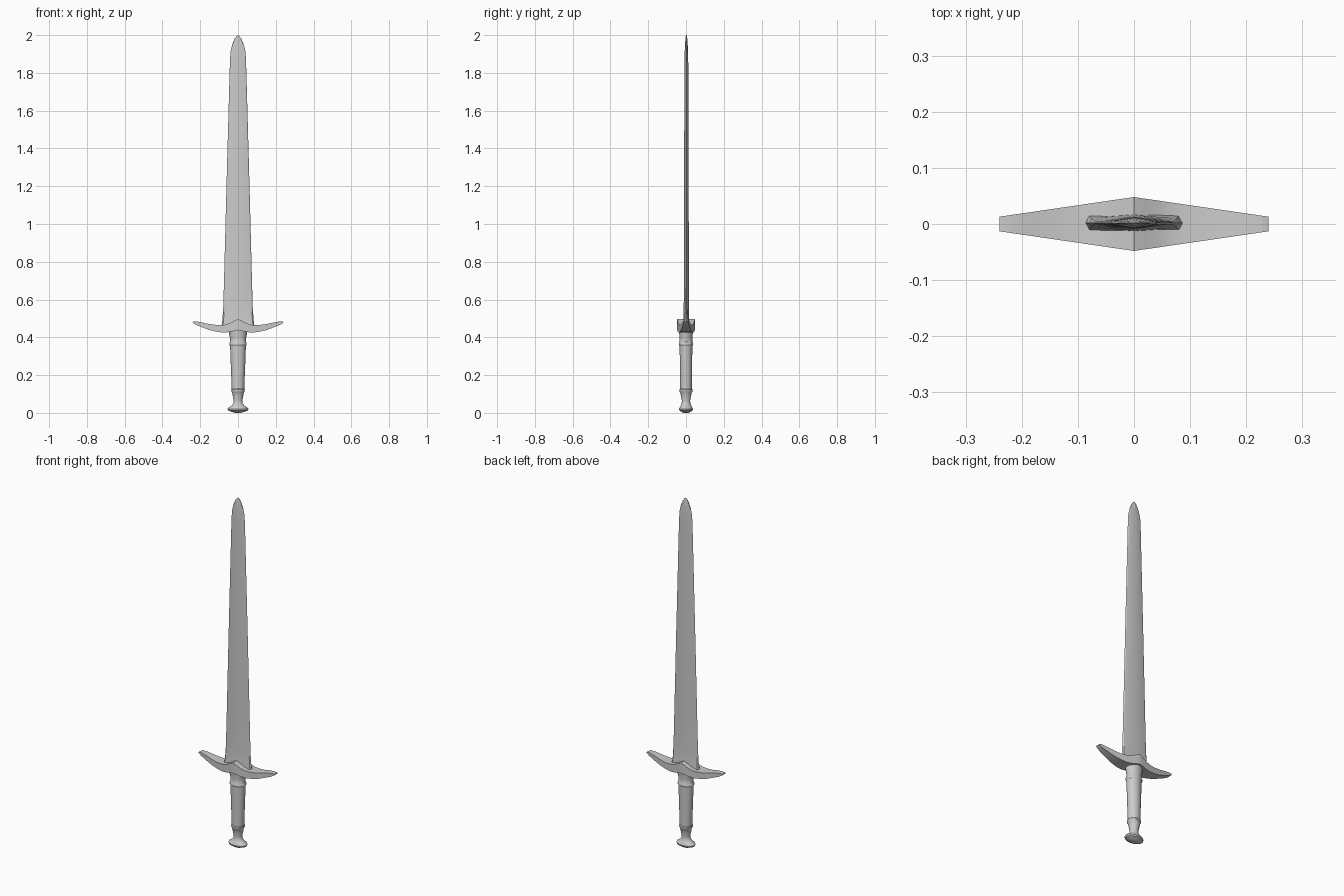
import bpy, bmesh, math


def skin(name, rings, smooth=None):
    """Join equal-length closed rings of points into a capped solid."""
    bm = bmesh.new()
    loops = [[bm.verts.new(p) for p in ring] for ring in rings]
    n = len(loops[0])
    for a, b in zip(loops, loops[1:]):
        for i in range(n):
            j = (i + 1) % n
            bm.faces.new((a[i], a[j], b[j], b[i]))
    bm.faces.new(loops[0][::-1])
    bm.faces.new(loops[-1])
    bmesh.ops.recalc_face_normals(bm, faces=bm.faces)
    mesh = bpy.data.meshes.new(name)
    bm.to_mesh(mesh)
    bm.free()
    ob = bpy.data.objects.new(name, mesh)
    bpy.context.collection.objects.link(ob)
    if smooth:
        bpy.ops.object.select_all(action='DESELECT')
        ob.select_set(True)
        bpy.context.view_layer.objects.active = ob
        bpy.ops.object.shade_smooth_by_angle(angle=math.radians(smooth))
    return ob


# Blade: z, half width, ridge half thickness, shoulder half thickness
BLADE = [(0.455, 0.088, 0.016, 0.014), (0.49, 0.083, 0.015, 0.008),
         (0.56, 0.078, 0.014, 0.004), (0.70, 0.074, 0.0135, 0.003),
         (1.20, 0.061, 0.012, 0.003), (1.60, 0.050, 0.011, 0.003),
         (1.85, 0.043, 0.010, 0.003), (1.91, 0.040, 0.009, 0.003),
         (1.95, 0.031, 0.007, 0.002), (1.98, 0.018, 0.005, 0.002),
         (1.994, 0.008, 0.003, 0.001), (2.0, 0.001, 0.001, 0.0005)]


def blade_ring(z, w, t, e):
    s, c = w * 0.92, 0.002
    return [(w, c, z), (s, c + e, z), (0, c + t, z), (-s, c + e, z),
            (-w, c, z), (-s, c - e, z), (0, c - t, z), (s, c - e, z)]


skin("blade", [blade_ring(*row) for row in BLADE], 20)

# Crossguard: x, bottom z, top z, mirrored to the left
GUARD = [(0, 0.438, 0.497), (0.02, 0.434, 0.488), (0.045, 0.428, 0.474),
         (0.075, 0.425, 0.466), (0.11, 0.429, 0.465), (0.15, 0.438, 0.470),
         (0.19, 0.453, 0.479), (0.22, 0.465, 0.484), (0.236, 0.474, 0.484),
         (0.24, 0.478, 0.482)]
profile = [(-x, a, b) for x, a, b in GUARD[:0:-1]] + GUARD


def guard_ring(x, a, b):
    d = 0.048 - 0.035 * abs(x) / 0.24
    return [(x, -d, a), (x, d, a), (x, d, b), (x, -d, b)]


skin("crossguard", [guard_ring(*p) for p in profile], 30)


def oval_stack(name, rows, sides=24):
    """Stack of ellipses: z, half width in x, half depth in y."""
    angles = [2 * math.pi * i / sides for i in range(sides)]
    return skin(name, [[(rx * math.cos(t), ry * math.sin(t), z) for t in angles]
                       for z, rx, ry in rows], 35)


# Grip, with a flared collar under the guard
oval_stack("grip", [(0.12, 0.033, 0.031), (0.20, 0.036, 0.032),
                    (0.30, 0.040, 0.033), (0.362, 0.042, 0.034)])
oval_stack("upper_collar", [(0.355, 0.042, 0.034), (0.361, 0.046, 0.038),
                            (0.368, 0.046, 0.038), (0.374, 0.042, 0.034),
                            (0.40, 0.043, 0.034), (0.42, 0.048, 0.036),
                            (0.45, 0.050, 0.037)])
# Pommel: lower ring, waisted neck and flared foot
oval_stack("pommel", [(0.0, 0.012, 0.010), (0.004, 0.030, 0.022),
                      (0.013, 0.052, 0.035), (0.021, 0.055, 0.037),
                      (0.028, 0.050, 0.034), (0.038, 0.034, 0.028),
                      (0.05, 0.025, 0.023), (0.065, 0.023, 0.022),
                      (0.09, 0.028, 0.027), (0.108, 0.031, 0.030),
                      (0.114, 0.035, 0.035), (0.123, 0.036, 0.035),
                      (0.128, 0.032, 0.031)])
